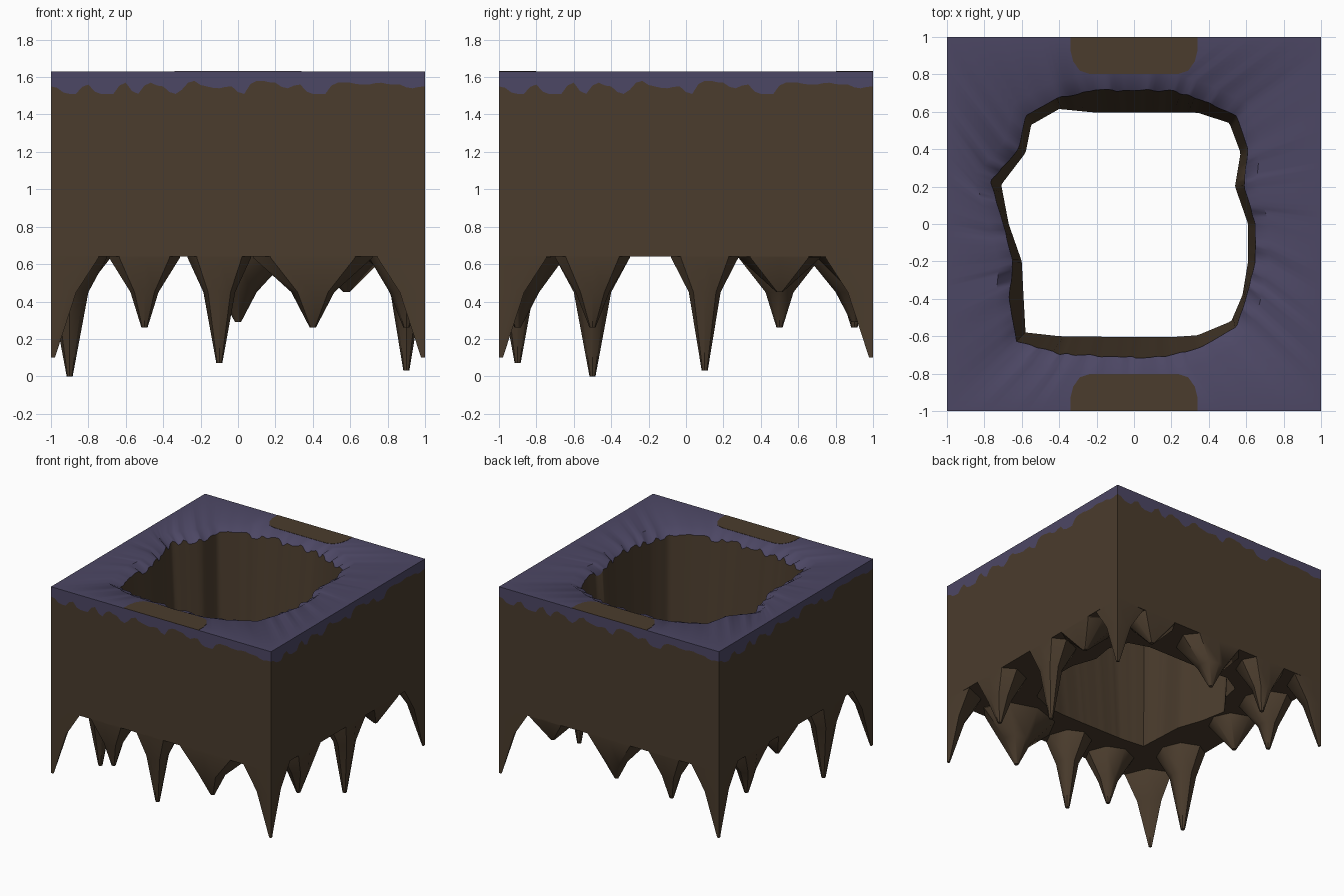
import bpy, math, random
from mathutils import Vector

if "Cube" in bpy.data.objects:
    bpy.data.objects.remove(bpy.data.objects["Cube"])

random.seed(4)
TOP, BASE = 1.63, 0.64


def material(name, rgb):
    m = bpy.data.materials.new(name)
    m.diffuse_color = (*rgb, 1)
    m.use_nodes = True
    m.node_tree.nodes["Principled BSDF"].inputs["Base Color"].default_value = m.diffuse_color
    return m


brown = material("brown rock", (0.069, 0.045, 0.026))
purple = material("purple crust", (0.073, 0.063, 0.128))


def make(name, verts, faces, mats, idx=None, smooth=True):
    me = bpy.data.meshes.new(name)
    me.from_pydata(verts, [], faces)
    for m in mats:
        me.materials.append(m)
    if idx:
        me.polygons.foreach_set("material_index", idx)
    ob = bpy.data.objects.new(name, me)
    bpy.context.collection.objects.link(ob)
    bpy.ops.object.select_all(action='DESELECT')
    ob.select_set(True)
    bpy.context.view_layer.objects.active = ob
    bpy.ops.object.mode_set(mode='EDIT')
    bpy.ops.mesh.select_all(action='SELECT')
    bpy.ops.mesh.normals_make_consistent(inside=False)
    bpy.ops.object.mode_set(mode='OBJECT')
    if smooth:
        bpy.ops.object.shade_smooth_by_angle(angle=math.radians(42))
    return ob


def resample(pts, n):
    """n evenly spaced points along a closed outline"""
    pts = [Vector(p) for p in pts]
    k = len(pts)
    out = []
    lens = [(pts[(i + 1) % k] - pts[i]).length for i in range(k)]
    total, i, start = sum(lens), 0, 0.0
    for s in range(n):
        d = total * s / n
        while d > start + lens[i]:
            start += lens[i]
            i += 1
        out.append(pts[i].lerp(pts[(i + 1) % k], (d - start) / lens[i]))
    return out


# Block with a shaft: rings lofted around wall, top, shaft and underside
N = 60
M = 4 * N
square = resample([(-1, -1), (1, -1), (1, 1), (-1, 1)], M)
shaft = resample([
    (-.58, -.58), (-.4, -.6), (0, -.605), (.2, -.605), (.34, -.595), (.52, -.52),
    (.58, -.38), (.61, -.2), (.61, 0), (.54, .2), (.57, .38), (.51, .54),
    (.34, .595), (0, .597), (-.22, .597), (-.4, .615), (-.55, .53), (-.58, .38),
    (-.71, .21), (-.67, 0), (-.6, -.2), (-.59, -.4)], M)
rim = resample([
    (-.63, -.63), (-.4, -.7), (0, -.72), (.2, -.71), (.36, -.66), (.55, -.55),
    (.6, -.4), (.65, -.2), (.65, 0), (.59, .2), (.61, .4), (.55, .58),
    (.36, .67), (.2, .72), (-.22, .72), (-.4, .68), (-.58, .58), (-.62, .4),
    (-.77, .23), (-.7, 0), (-.65, -.2), (-.67, -.4)], M)

# Ragged lower border of the crust: held levels with short steps, same on each side
jag = []
while len(jag) < N:
    jag += [random.choice((1.51, 1.54, 1.55, 1.56, 1.57, 1.58))] * random.choice((1, 2, 2, 3))
jag = jag[:N]
jag[0] = 1.55
jag = [(jag[i - 1] + 3 * jag[i]) / 4 for i in range(N)]


def rim_point(i):
    t = (1.57 - jag[i % N]) * 1.2 + 0.02
    p = rim[i].lerp(shaft[i], t)
    return (p.x, p.y, 1.605 - t * 0.5)


rings = [
    [(p.x, p.y, BASE) for p in square],
    [(p.x, p.y, jag[i % N]) for i, p in enumerate(square)],
    [(p.x, p.y, TOP) for p in square],
    [(p.x * 1.11, p.y * 1.11, TOP) for p in rim],
    [rim_point(i) for i in range(M)],
    [(p.x, p.y, BASE) for p in shaft],
]
verts = [v for r in rings for v in r]
faces, idx = [], []
for r in range(6):
    for i in range(M):
        j, q = (i + 1) % M, (r + 1) % 6
        faces.append((r * M + i, r * M + j, q * M + j, q * M + i))
        idx.append(1 if r in (1, 2, 3) else 0)
make("rock_block", verts, faces, [brown, purple], idx)

# Bare rock patches on the top, at the front and back edges
for name, s in (("front_bare_patch", -1), ("back_bare_patch", 1)):
    outline = [(-.34, 1), (-.34, .93), (-.325, .87), (-.29, .82), (-.24, .803)]
    outline += [(-x, y) for x, y in reversed(outline)]
    n = len(outline)
    pv = [(x, y * s, z) for z in (TOP - .003, TOP + .002) for x, y in outline]
    pf = [tuple(range(n)), tuple(range(n, 2 * n))]
    pf += [(i, (i + 1) % n, n + (i + 1) % n, n + i) for i in range(n)]
    make(name, pv, pf, [brown], smooth=False)


# Hanging spikes, kept inside the outer walls
def spike(name, x, y, tip, wide, mid):
    levels = [(BASE + .01, wide), (BASE - .005, wide)]
    if tip < 0.4:
        levels.append((0.45, mid))
    levels.append((tip, 0.016))
    sv, sf = [], []
    for k, (z, w) in enumerate(levels):
        for a in range(8):
            ang = math.tau * a / 8
            rx = ry = w
            if k < 2:  # foot never reaches into the shaft
                if abs(x) > abs(y):
                    rx = min(max(w, .2), .25)
                elif abs(y) > abs(x):
                    ry = min(max(w, .2), .25)
            px, py = x + rx * math.cos(ang), y + ry * math.sin(ang)
            sv.append((max(-1, min(1, px)), max(-1, min(1, py)), z))
    for k in range(len(levels) - 1):
        for a in range(8):
            b = (a + 1) % 8
            sf.append((k * 8 + a, k * 8 + b, k * 8 + 8 + b, k * 8 + 8 + a))
    last = (len(levels) - 1) * 8
    sf += [tuple(range(8)), tuple(range(last, last + 8))]
    make(name, sv, sf, [brown])


groups = {
    "front_spike": [(-.5, -.9, .26, .19, .075), (-.1, -.9, .07, .17, .085), (.4, -.9, .26, .32, .115)],
    "right_spike": [(.9, -.5, .26, .2, .09), (.9, .1, .03, .18, .085), (.9, .5, .45, .22, 0)],
    "back_spike": [(-.5, .9, .26, .19, .075), (0, .9, .29, .27, .1), (.58, .9, .45, .2, 0)],
    "left_spike": [(-.9, -.5, 0, .2, .1), (-.9, .1, .43, .18, 0), (-.9, .5, .26, .22, .075)],
    "corner_spike": [(sx, sy, .1, .25, .13) for sx in (-.995, .995) for sy in (-.995, .995)],
}
for name, items in groups.items():
    for k, args in enumerate(items):
        spike(f"{name}_{k + 1}", *args)
